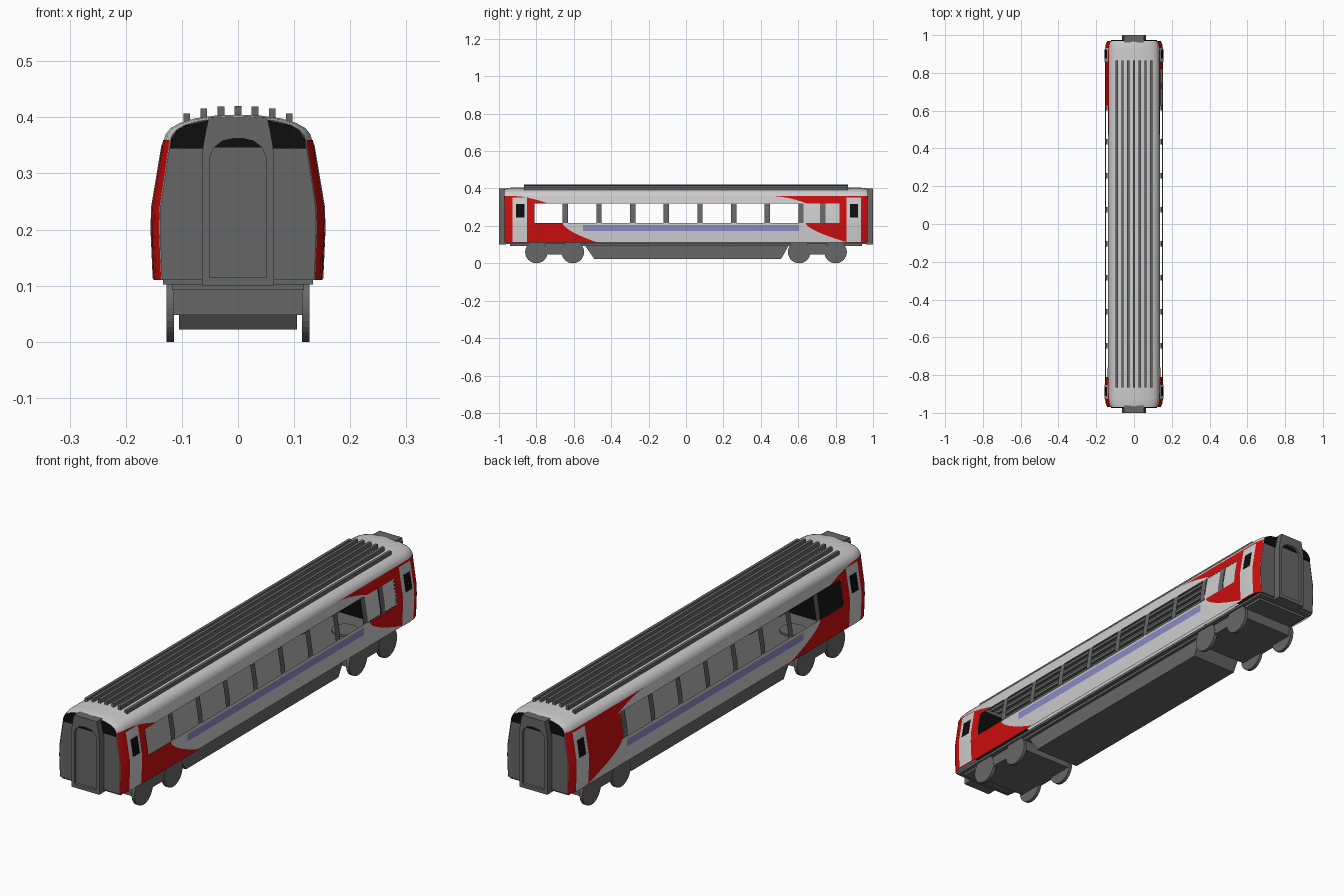
import bpy, bmesh, math
from mathutils import Matrix

if "Cube" in bpy.data.objects:
    bpy.data.objects.remove(bpy.data.objects["Cube"])


def material(name, rgb):
    m = bpy.data.materials.new(name)
    m.diffuse_color = (*rgb, 1)
    m.use_nodes = True
    m.node_tree.nodes["Principled BSDF"].inputs["Base Color"].default_value = m.diffuse_color
    return m


GREY = material("dark grey", (0.135, 0.135, 0.135))
LIGHT = material("light grey", (0.62, 0.61, 0.61))
RED = material("red", (0.62, 0.004, 0.004))
BLACK = material("black", (0.004, 0.004, 0.004))
LILAC = material("lilac", (0.26, 0.26, 0.56))

SIDE = [(0.11, 0.149), (0.2, 0.153), (0.24, 0.152), (0.36, 0.132)]      # (z, half width)
ROOF = [(0.132, 0.36), (0.129, 0.37), (0.12, 0.381), (0.104, 0.39),
        (0.078, 0.398), (0.042, 0.403), (0.0, 0.405)]                  # (x, z)
TAPER = [(0, 1), (0.92, 1), (0.95, 0.97), (0.97, 0.91)]                # (|y|, width factor)


def lerp(table, v):
    for (a, p), (b, q) in zip(table, table[1:]):
        if v <= b + 1e-6:
            return p + (q - p) * (v - a) / (b - a)
    return table[-1][1]


def finish(name, verts, faces, mats, mirror="", smooth=False, fix=True):
    me = bpy.data.meshes.new(name)
    me.from_pydata(verts, [], faces)
    for m in mats:
        me.materials.append(m)
    bm = bmesh.new()
    bm.from_mesh(me)
    bmesh.ops.remove_doubles(bm, verts=bm.verts, dist=1e-5)
    if fix:
        bmesh.ops.recalc_face_normals(bm, faces=bm.faces)
    bm.to_mesh(me)
    bm.free()
    ob = bpy.data.objects.new(name, me)
    bpy.context.collection.objects.link(ob)
    if mirror:
        mod = ob.modifiers.new("mirror", "MIRROR")
        mod.use_axis = ("x" in mirror, "y" in mirror, False)
        mod.use_mirror_merge = False
    if smooth:
        bpy.ops.object.select_all(action="DESELECT")
        ob.select_set(True)
        bpy.context.view_layer.objects.active = ob
        bpy.ops.object.shade_smooth_by_angle(angle=math.radians(30))
    return ob


def prism(name, outline, axis, a, b, mat, mirror=""):
    """Extrude a 2D outline from a to b along axis x (y,z outline) or y (x,z outline)."""
    def put(p, t):
        return (t, *p) if axis == "x" else (p[0], t, p[1])
    n = len(outline)
    verts = [put(p, a) for p in outline] + [put(p, b) for p in outline]
    faces = [list(range(n)), list(range(n, 2 * n))]
    faces += [(i, (i + 1) % n, n + (i + 1) % n, n + i) for i in range(n)]
    return finish(name, verts, faces, [mat], mirror)


def rect(u0, u1, v0, v1):
    return [(u0, v0), (u1, v0), (u1, v1), (u0, v1)]


def skin(name, patches, mat, off=0.0):
    """Panels lying on the curved body side; patch = (y0, y1, z0, z1, sides), y may depend on z."""
    verts, faces = [], []
    for y0, y1, z0, z1, sides in patches:
        curved = callable(y0) or callable(y1)
        zs = {z0, z1} | {z for z, _ in SIDE if z0 < z < z1}
        if curved:
            zs |= {z0 + (z1 - z0) * i / 14 for i in range(15)}
        zs = sorted(zs)
        f0 = y0 if callable(y0) else (lambda z, v=y0: v)
        f1 = y1 if callable(y1) else (lambda z, v=y1: v)
        cuts = [] if curved else [s * y for s in (-1, 1) for y, _ in TAPER[1:3] if y0 < s * y < y1]
        for s in sides:
            rows = []
            for z in zs:
                rows.append(len(verts))
                for y in [f0(z), *sorted(cuts), f1(z)]:
                    verts.append((s * (lerp(SIDE, z) * lerp(TAPER, abs(y)) + off), y, z))
            for r, q in zip(rows, rows[1:]):
                for i in range(len(cuts) + 1):
                    f = (r + i, r + i + 1, q + i + 1, q + i)
                    faces.append(f if s > 0 else f[::-1])
    return finish(name, verts, faces, [mat], smooth=True, fix=False)


BOTH, RIGHT, LEFT = (1, -1), (1,), (-1,)
WB, WT, TOP, BOT = 0.215, 0.32, 0.36, 0.11      # window bottom/top, side top/bottom


def upper(y0):      # upper part of the painted sweep
    return lambda z: y0 + 0.187 * max(0, (TOP - z) / (TOP - WT)) ** 0.6


def lower(y0, w):   # lower part of the painted sweep
    return lambda z: y0 + w * max(0, (WB - z) / (WB - BOT)) ** 1.6


# body sides with open window band
skin("body_sides", [(-0.97, 0.97, BOT, WB, BOTH), (-0.97, 0.97, WT, TOP, BOTH),
                    (-0.97, -0.81, WB, WT, BOTH), (0.82, 0.97, WB, WT, BOTH),
                    (0.63, 0.82, WB, WT, LEFT)], LIGHT)
# red paint at both ends
skin("red_paint", [(-0.97, -0.925, BOT, TOP, BOTH), (-0.925, upper(-0.925), WT, TOP, BOTH),
                   (-0.925, -0.81, WB, WT, BOTH), (-0.925, lower(-0.66, 0.19), BOT, WB, BOTH),
                   (0.87, 0.97, BOT, TOP, BOTH), (upper(0.46), 0.87, WT, TOP, BOTH),
                   (0.82, 0.87, WB, WT, BOTH), (0.63, 0.82, WB, WT, LEFT),
                   (lower(0.64, 0.23), 0.87, BOT, WB, BOTH)], RED, 0.0015)
# waist stripe, doors, door windows
skin("waist_stripe", [(-0.55, 0.605, 0.173, 0.204, BOTH)], LILAC, 0.0015)
skin("doors", [(0.858, 0.935, BOT + 0.003, 0.352, BOTH), (-0.928, -0.851, BOT + 0.003, 0.352, BOTH)],
     LIGHT, 0.003)
skin("door_windows", [(0.876, 0.92, 0.246, 0.316, BOTH), (-0.91, -0.864, 0.246, 0.316, BOTH)],
     BLACK, 0.0045)
# window pillars and frosted panes
pillars = [(-0.645 + 0.18 * i - 0.014, -0.645 + 0.18 * i + 0.014, WB, WT, BOTH) for i in range(8)]
skin("window_pillars", pillars + [(0.717, 0.745, WB, WT, RIGHT)], GREY, 0.001)
skin("frosted_windows", [(0.629, 0.717, WB, WT, RIGHT), (0.745, 0.82, WB, WT, RIGHT)], LIGHT, -0.001)

# roof shell, drawn in at the ends
arch = ROOF + [(-x, z) for x, z in ROOF[-2::-1]]
stations = [s * y for s in (-1, 1) for y, _ in TAPER[1:]]
stations.sort()


def section(y):
    t = lerp(TAPER, abs(y))
    return [(x * t, y, TOP + (z - TOP) * (1 - 1.4 * (1 - t))) for x, z in arch]


n = len(arch)
verts = [v for y in stations for v in section(y)]
faces = [(r * n + i, r * n + i + 1, (r + 1) * n + i + 1, (r + 1) * n + i)
         for r in range(len(stations) - 1) for i in range(n - 1)]
roof = finish("roof", verts, faces, [LIGHT], smooth=True)

# roof ribs
for i in range(-3, 4):
    x = i * 0.0305
    top = (0.42, 0.419, 0.416, 0.407)[abs(i)]
    prism(f"roof_rib_{i + 4}", rect(x - 0.006, x + 0.006, top - 0.026, top), "y", -0.865, 0.865, GREY)

# end walls
t = TAPER[-1][1]
wall = [(x, z) for x, _, z in section(-0.97)]
right = [(w * t, z) for z, w in SIDE[:-1]]
wall = right + wall + [(-x, z) for x, z in right[::-1]]
prism("end_wall", wall, "y", -0.97, -0.962, GREY, "y")

# black corner windows on the end walls
corner = [(0.06, 0.345), (0.121, 0.345), (0.119, 0.362), (0.109, 0.377), (0.093, 0.386), (0.052, 0.395)]
prism("end_corner_window", corner, "y", -0.974, -0.969, BLACK, "xy")

# gangway with recessed arched doorway
outer = [(0.064, 0.1), (0.064, 0.33), (0.062, 0.35), (0.057, 0.378), (0.052, 0.4)]
inner = [(0.05, 0.115), (0.05, 0.33), (0.043, 0.346), (0.028, 0.358), (0.01, 0.362)]
rings = []
for pts, y in ((outer, -0.962), (outer, -1.0), (inner, -1.0), (inner, -0.988)):
    rings += [(x, y, z) for x, z in pts] + [(-x, y, z) for x, z in pts[::-1]]
faces = [(r * 10 + i, r * 10 + (i + 1) % 10, r * 10 + 10 + (i + 1) % 10, r * 10 + 10 + i)
         for r in range(3) for i in range(10)]
faces += [(30, 31, 32, 37, 38, 39), (32, 33, 34, 35, 36, 37), tuple(range(10))]
gangway = finish("gangway", rings, faces, [GREY, BLACK], "y")
for p in gangway.data.polygons:
    if p.center.z > 0.345 and abs(p.center.y + 0.988) < 0.001:
        p.material_index = 1

# floor, sole bar and cabin partitions
prism("floor", rect(-0.134, 0.134, 0.102, 0.112), "y", -0.962, 0.962, GREY)
prism("sole_bar", rect(-0.118, 0.118, 0.092, 0.102), "y", -0.94, 0.94, GREY)
prism("cabin_partition", [(-0.145, 0.112), (0.145, 0.112), (0.13, 0.355), (-0.13, 0.355)],
      "y", -0.834, -0.828, BLACK, "y")

# underfloor equipment box with sloping ends
prism("underfloor_box", [(-0.545, 0.102), (-0.49, 0.022), (0.508, 0.022), (0.553, 0.102)],
      "x", -0.105, 0.105, GREY)

# bogies
prism("bogie_frame", rect(-0.848, -0.556, 0.048, 0.092), "x", -0.126, 0.126, GREY, "y")


def disc(y, z, r, k=32):
    return [(y + r * math.cos(2 * math.pi * i / k), z + r * math.sin(2 * math.pi * i / k)) for i in range(k)]


for label, y in (("outer", -0.8), ("inner", -0.605)):
    prism(f"{label}_wheel", disc(y, 0.06, 0.06), "x", 0.114, 0.1275, GREY, "xy")
pivot = prism("bogie_pivot", disc(0, 0, 0.05), "y", 0, 0.01, GREY)
pivot.data.transform(Matrix.Translation((0, -0.7, 0.11)) @ Matrix.Rotation(math.pi / 2, 4, "X"))
mod = pivot.modifiers.new("mirror", "MIRROR")
mod.use_axis = (False, True, False)
